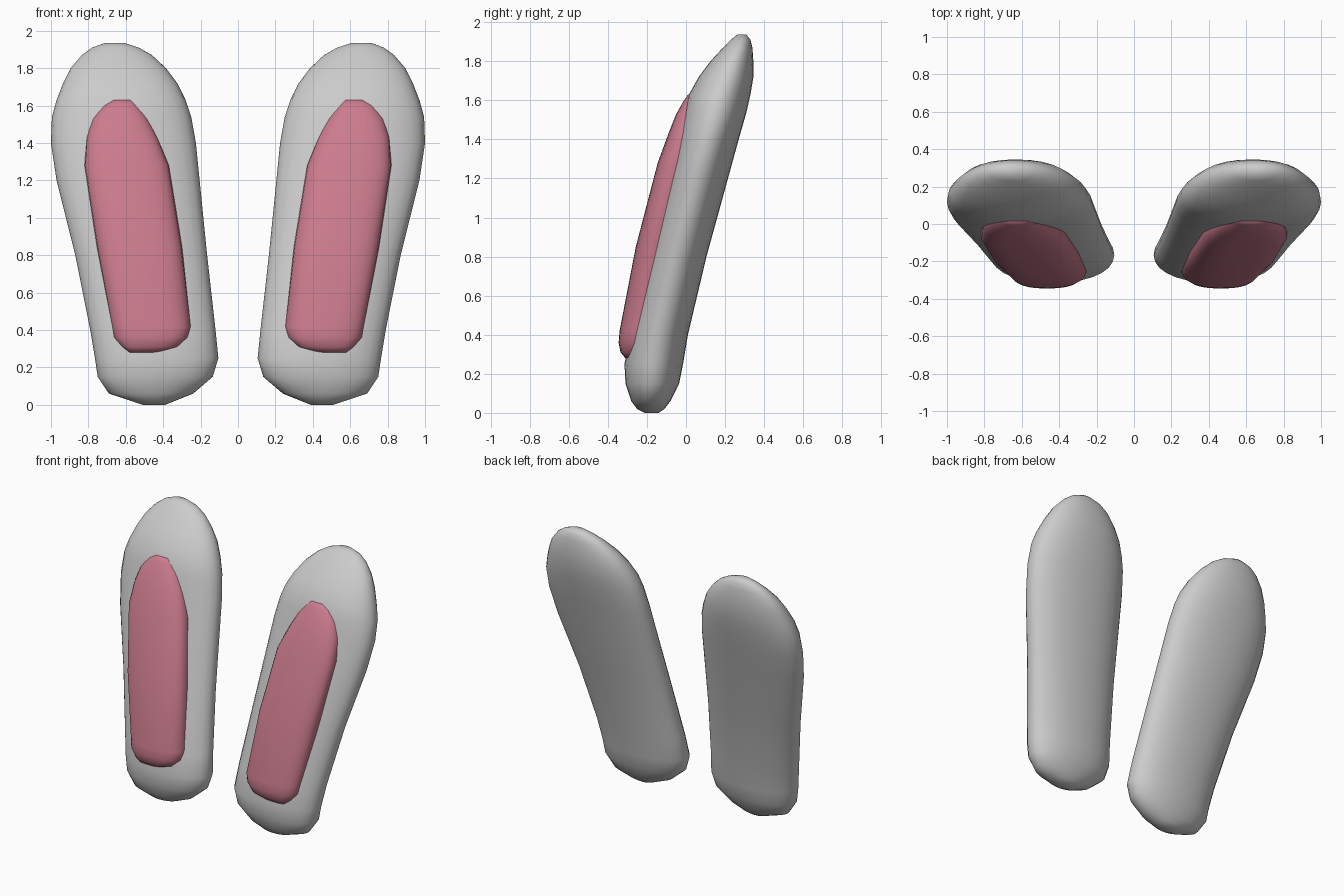
import bpy, bmesh
from math import cos, sin, tau, copysign


def power(v, e):
    return copysign(abs(v) ** e, v)


def loft(name, rings, exponent, segments=28):
    """Stack rounded sections (z, x min, x max, y front, y back), mirrored over x = 0."""
    bm = bmesh.new()
    loops = []
    for z, x0, x1, y0, y1 in rings:
        loop = []
        for i in range(segments):
            a = tau * i / segments
            x = (x0 + x1) / 2 + (x1 - x0) / 2 * power(cos(a), 2 / exponent)
            y = (y0 + y1) / 2 + (y1 - y0) / 2 * power(sin(a), 2 / exponent)
            loop.append(bm.verts.new((x, y, z)))
        loops.append(loop)
    for low, high in zip(loops, loops[1:]):
        for i in range(segments):
            j = (i + 1) % segments
            bm.faces.new((low[i], low[j], high[j], high[i]))
    bm.faces.new(loops[0][::-1])
    bm.faces.new(loops[-1])
    bmesh.ops.recalc_face_normals(bm, faces=bm.faces)
    for f in bm.faces:
        f.smooth = True
    mesh = bpy.data.meshes.new(name)
    bm.to_mesh(mesh)
    bm.free()
    obj = bpy.data.objects.new(name, mesh)
    bpy.context.collection.objects.link(obj)
    mirror = obj.modifiers.new("Mirror", "MIRROR")
    mirror.use_mirror_merge = False
    return obj


# Grey outer ears, leaning back and outwards
loft("outer_ears", [
    (0.0, 0.39, 0.51, -0.21, -0.14),
    (0.02, 0.34, 0.57, -0.25, -0.11),
    (0.06, 0.24, 0.69, -0.28, -0.08),
    (0.15, 0.135, 0.75, -0.31, -0.035),
    (0.25, 0.105, 0.765, -0.315, -0.015),
    (0.4, 0.12, 0.79, -0.285, 0.01),
    (0.8, 0.165, 0.87, -0.19, 0.105),
    (1.2, 0.205, 0.97, -0.09, 0.215),
    (1.4, 0.225, 1.0, -0.04, 0.27),
    (1.54, 0.25, 0.995, -0.01, 0.31),
    (1.63, 0.28, 0.97, 0.015, 0.33),
    (1.72, 0.325, 0.935, 0.065, 0.345),
    (1.8, 0.385, 0.895, 0.125, 0.345),
    (1.87, 0.46, 0.835, 0.19, 0.34),
    (1.91, 0.53, 0.78, 0.23, 0.33),
    (1.936, 0.61, 0.71, 0.26, 0.31),
], 2.15)

# Pink inner pads set into the fronts
inner = loft("inner_ears", [
    (0.28, 0.42, 0.58, -0.31, -0.27),
    (0.31, 0.32, 0.62, -0.335, -0.2),
    (0.36, 0.265, 0.665, -0.345, -0.12),
    (0.42, 0.25, 0.675, -0.34, -0.1),
    (0.85, 0.3, 0.755, -0.257, -0.05),
    (1.28, 0.37, 0.82, -0.145, 0.04),
    (1.43, 0.43, 0.81, -0.09, 0.1),
    (1.53, 0.48, 0.78, -0.05, 0.12),
    (1.6, 0.53, 0.73, -0.01, 0.12),
    (1.63, 0.56, 0.68, 0.01, 0.08),
], 2.6)
pink = bpy.data.materials.new("pink")
pink.diffuse_color = (0.6, 0.2, 0.27, 1)
inner.data.materials.append(pink)
